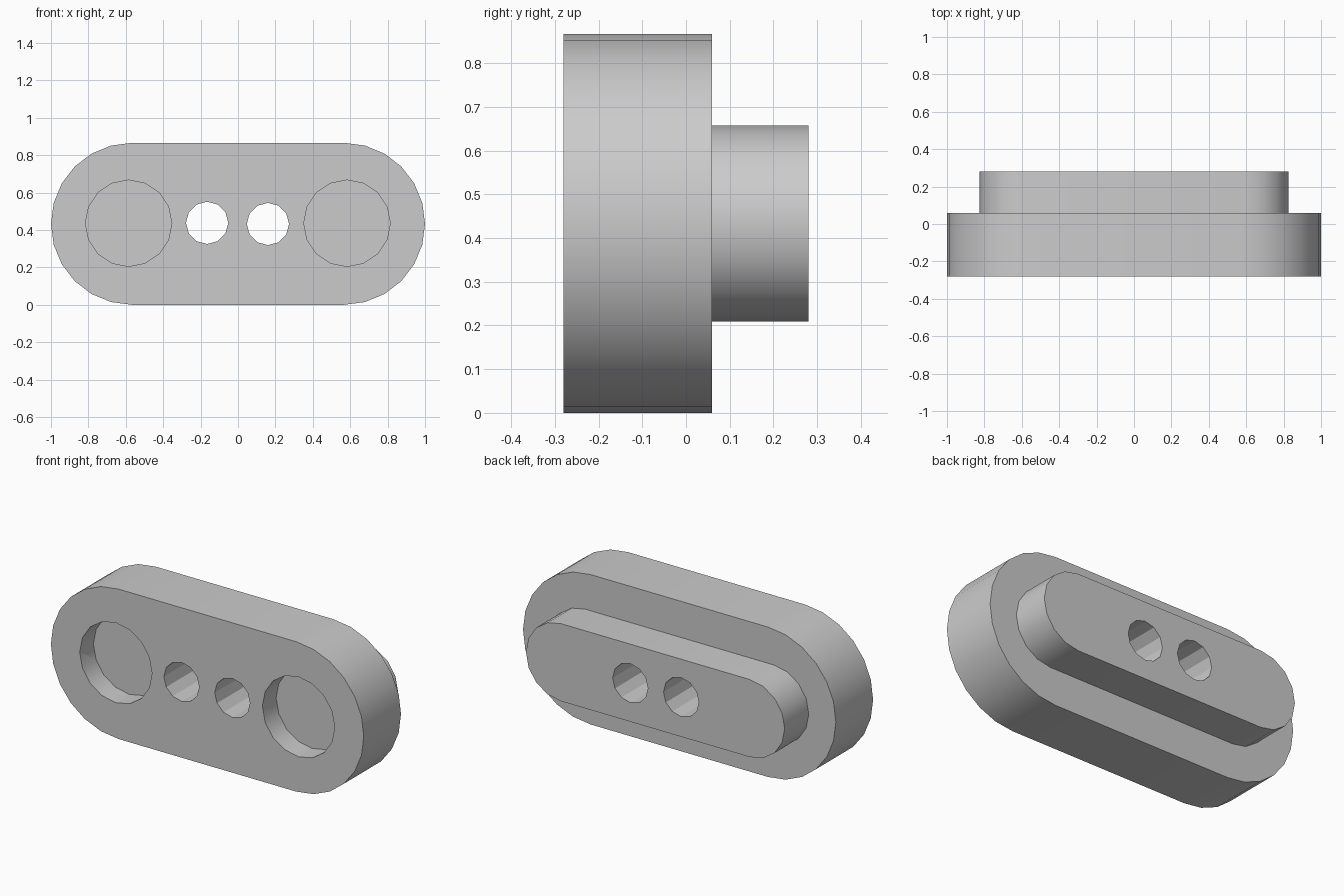
import bpy
import bmesh
from math import pi, sin, cos, radians

cube = bpy.data.objects.get("Cube")
if cube:
    bpy.data.objects.remove(cube, do_unlink=True)

grey = bpy.data.materials.new("light_grey")
grey.use_nodes = True
GREY = (0.6, 0.6, 0.6, 1)
grey.diffuse_color = GREY
grey.node_tree.nodes["Principled BSDF"].inputs["Base Color"].default_value = GREY

FRONT, STEP, BACK = -0.28, 0.06, 0.28
MID_Z = 0.433


def prism(name, outline, y0, y1):
    """Extrude an x-z outline along y."""
    bm = bmesh.new()
    face = bm.faces.new([bm.verts.new((x, y0, z)) for x, z in outline])
    new = bmesh.ops.extrude_face_region(bm, geom=[face])["geom"]
    bmesh.ops.translate(bm, vec=(0, y1 - y0, 0),
                        verts=[v for v in new if isinstance(v, bmesh.types.BMVert)])
    bmesh.ops.recalc_face_normals(bm, faces=bm.faces)
    mesh = bpy.data.meshes.new(name)
    bm.to_mesh(mesh)
    bm.free()
    mesh.materials.append(grey)
    obj = bpy.data.objects.new(name, mesh)
    bpy.context.collection.objects.link(obj)
    return obj


def stadium(half_length, radius, steps):
    """Long outline with two round ends."""
    c = half_length - radius
    points = []
    for side, start in ((1, -pi / 2), (-1, pi / 2)):
        for i in range(steps + 1):
            a = start + pi * i / steps
            points.append((side * c + radius * cos(a), MID_Z + radius * sin(a)))
    return points


def circle(x, z, radius, sides):
    return [(x + radius * cos(2 * pi * i / sides), z + radius * sin(2 * pi * i / sides))
            for i in range(sides)]


def drill(obj, cutters):
    bpy.ops.object.select_all(action='DESELECT')
    bpy.context.view_layer.objects.active = obj
    obj.select_set(True)
    for cutter in cutters:
        mod = obj.modifiers.new("hole", 'BOOLEAN')
        mod.operation = 'DIFFERENCE'
        mod.solver = 'EXACT'
        mod.object = cutter
        bpy.ops.object.modifier_apply(modifier=mod.name)
    bpy.ops.object.shade_smooth_by_angle(angle=radians(28))


# Thick front plate and narrower raised block on its back
plate = prism("base_plate", stadium(1.0, MID_Z, 12), FRONT, STEP)
block = prism("back_block", stadium(0.827, 0.224, 8), STEP, BACK)

# Two bolt holes through everything, two round pockets in the front
holes = [prism("hole_cutter", circle(x, z, 0.113, 12), -0.5, 0.5)
         for x, z in ((-0.165, 0.438), (0.16, 0.432))]
pockets = [prism("pocket_cutter", circle(x, 0.436, 0.231, 16), -0.5, -0.155)
           for x in (-0.585, 0.583)]

drill(plate, holes + pockets)
drill(block, holes)
for cutter in holes + pockets:
    bpy.data.objects.remove(cutter, do_unlink=True)
